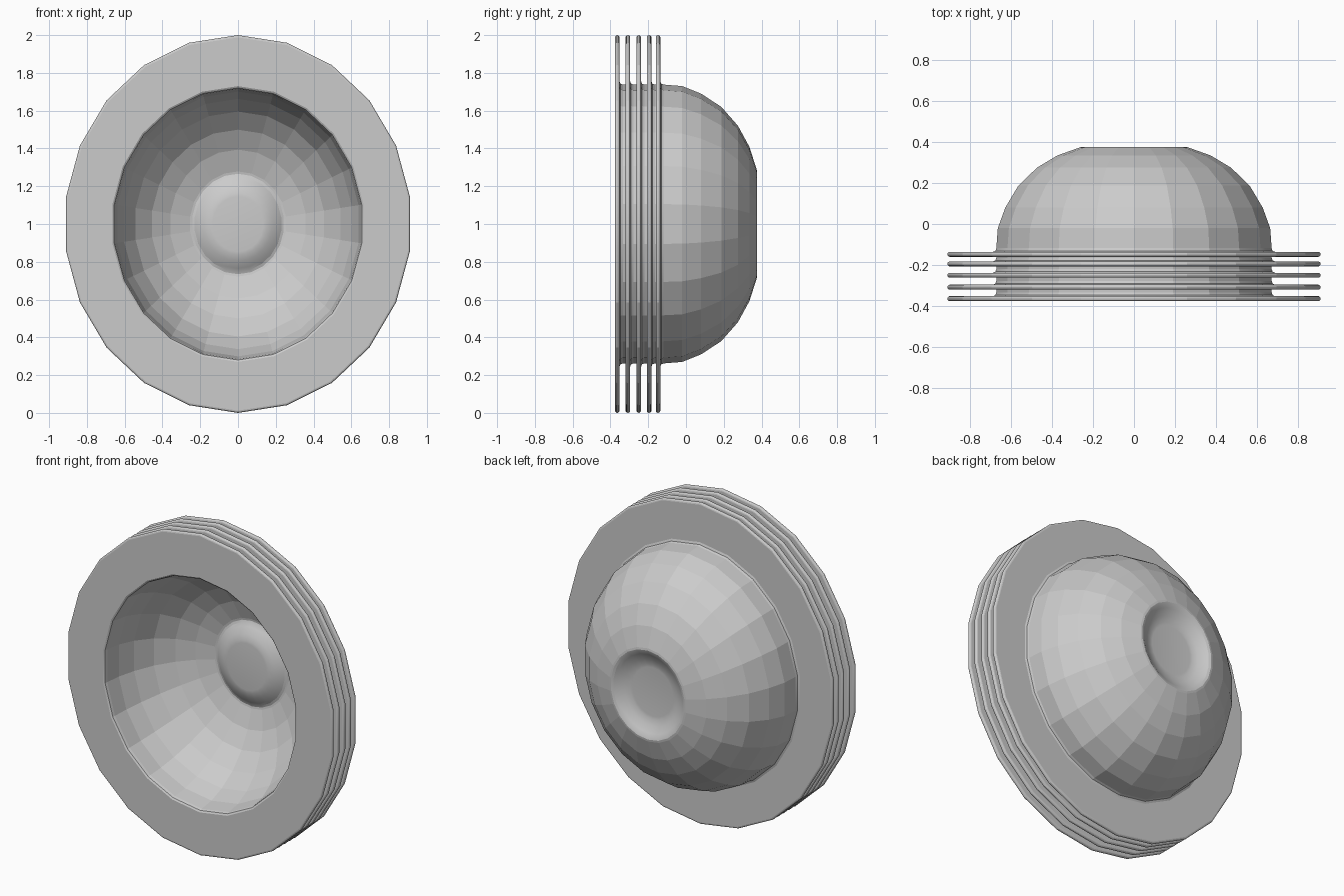
import bpy
import bmesh
from math import sin, cos, pi, radians, hypot

cube = bpy.data.objects.get("Cube")
if cube:
    bpy.data.objects.remove(cube, do_unlink=True)

SIDES = 22
SQUASH = 0.92          # width relative to height
HALF = 0.012           # half thickness of a fin
FINS = [-0.364, -0.308, -0.25, -0.195, -0.148]
WALL = 0.738           # outer radius of the body between fins
INNER_SCALE = 0.96     # hollow radius relative to the dome
INNER_SHIFT = -0.24    # hollow sits this far in front of the dome

grey = bpy.data.materials.new("plain grey")
grey.use_nodes = True
grey.diffuse_color = (0.6, 0.6, 0.6, 1)
grey.node_tree.nodes["Principled BSDF"].inputs["Base Color"].default_value = (0.6, 0.6, 0.6, 1)


def lathe(name, profile, smooth_angle):
    """Turn a (radius, depth) profile around the front-to-back axis."""
    bm = bmesh.new()
    rings = []
    for r, y in profile:
        ring = []
        for i in range(SIDES):
            a = 2 * pi * i / SIDES
            ring.append(bm.verts.new((SQUASH * r * sin(a), y, 1 + r * cos(a))))
        rings.append(ring)
    for a, b in zip(rings, rings[1:]):
        for i in range(SIDES):
            j = (i + 1) % SIDES
            bm.faces.new((a[i], a[j], b[j], b[i]))
    bm.faces.new(rings[0])
    bm.faces.new(rings[-1])
    bmesh.ops.recalc_face_normals(bm, faces=bm.faces)
    mesh = bpy.data.meshes.new(name)
    bm.to_mesh(mesh)
    bm.free()
    mesh.materials.append(grey)
    obj = bpy.data.objects.new(name, mesh)
    bpy.context.collection.objects.link(obj)
    bpy.ops.object.select_all(action="DESELECT")
    obj.select_set(True)
    bpy.context.view_layer.objects.active = obj
    bpy.ops.object.shade_smooth_by_angle(angle=smooth_angle)
    return obj


# Dome with a soft-edged dimple in its back, from the widest ring to the centre
dome = [(0.73, -0.02), (0.69, 0.08), (0.62, 0.187), (0.52, 0.275), (0.41, 0.335),
        (0.29, 0.374), (0.277, 0.376), (0.262, 0.371), (0.245, 0.36),
        (0.205, 0.338), (0.17, 0.327), (0.152, 0.325)]

# The hollow repeats the dome further forward, then opens at the mouth
profile = [(r * INNER_SCALE, y + INNER_SHIFT) for r, y in reversed(dome)]
profile += [(0.715, -0.355), (0.72, -0.37), (0.73, -0.376)]

# Five thin fins with rounded tips, each filleted to the wall behind it
for n, y in enumerate(FINS):
    if n:
        profile.append((WALL, y - HALF))
    for k in range(7):
        a = -pi / 2 + pi * k / 6
        profile.append((1 - HALF + HALF * cos(a), y + HALF * sin(a)))
    profile += [(WALL + 0.018, y + HALF), (WALL + 0.005, y + HALF + 0.005),
                (WALL, y + HALF + 0.018)]

bowl = lathe("finned_bowl", profile + dome, radians(15))

# Faceted dome and hollow
for face in bowl.data.polygons:
    if 0.28 < hypot(face.center.x / SQUASH, face.center.z - 1) < 0.715:
        face.use_smooth = False
